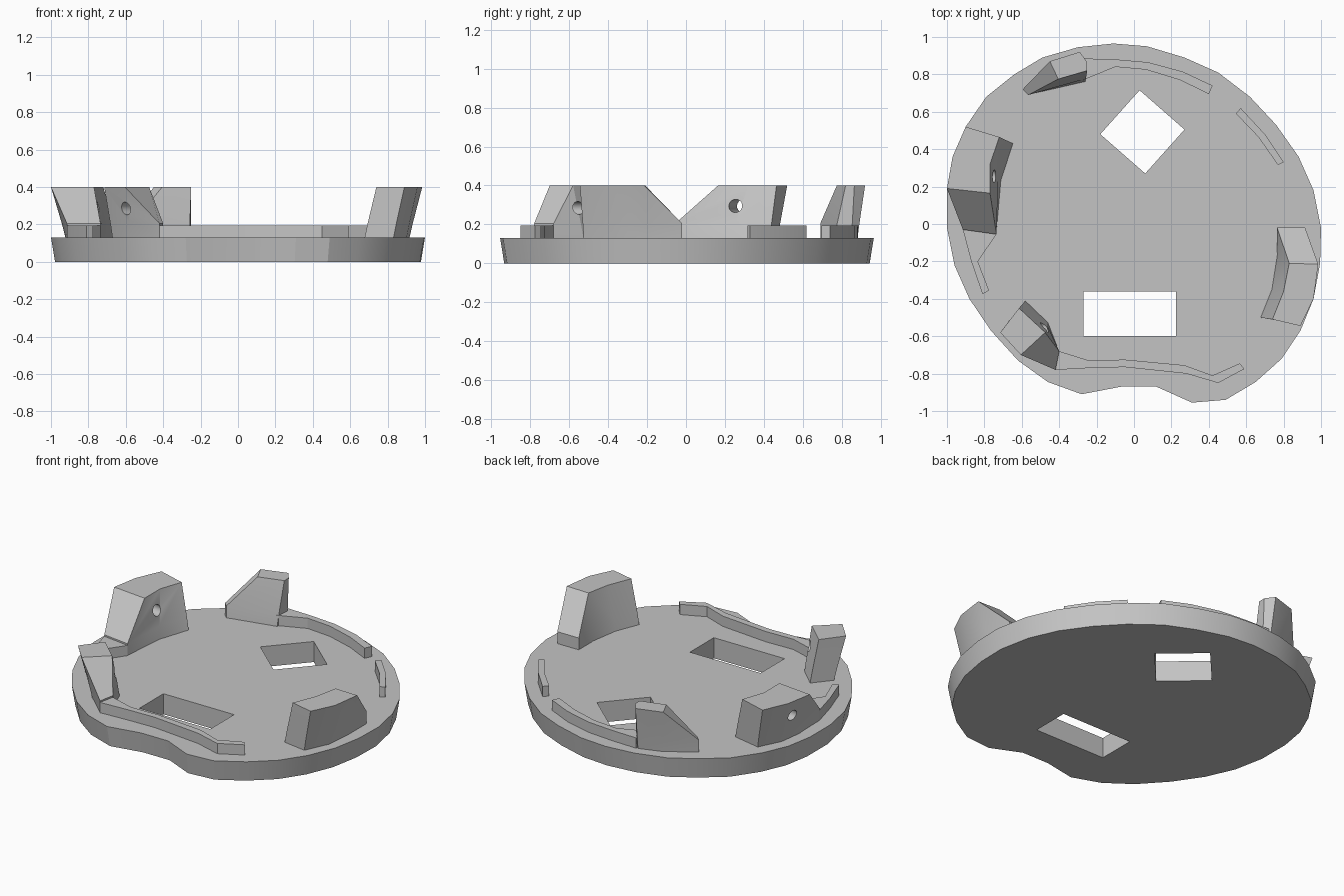
import bpy
import bmesh
from math import radians
from mathutils import Vector

if "Cube" in bpy.data.objects:
    bpy.data.objects.remove(bpy.data.objects["Cube"], do_unlink=True)

PLATE_TOP, RIDGE_TOP, FOOT_TOP, BLOCK_TOP = 0.13, 0.195, 0.205, 0.4

grey = bpy.data.materials.new("light grey")
grey.diffuse_color = (0.55, 0.55, 0.55, 1)
grey.use_nodes = True
grey.node_tree.nodes["Principled BSDF"].inputs["Base Color"].default_value = grey.diffuse_color


def loft(name, rings):
    """Closed solid through rings of 3D points that have equal counts."""
    bm = bmesh.new()
    loops = [[bm.verts.new(p) for p in ring] for ring in rings]
    bm.faces.new(loops[0])
    bm.faces.new(loops[-1])
    for low, high in zip(loops, loops[1:]):
        for i in range(len(low)):
            j = (i + 1) % len(low)
            bm.faces.new((low[i], low[j], high[j], high[i]))
    bmesh.ops.remove_doubles(bm, verts=bm.verts, dist=0.0005)
    bmesh.ops.recalc_face_normals(bm, faces=bm.faces)
    mesh = bpy.data.meshes.new(name)
    bm.to_mesh(mesh)
    bm.free()
    mesh.materials.append(grey)
    obj = bpy.data.objects.new(name, mesh)
    bpy.context.collection.objects.link(obj)
    return obj


def at_height(points, z, scale=1):
    return [(x * scale, y * scale, z) for x, y in points]


def activate(obj):
    bpy.ops.object.select_all(action="DESELECT")
    obj.select_set(True)
    bpy.context.view_layer.objects.active = obj


def cut(obj, cutter):
    """Subtract the cutter, then discard it."""
    cutter.hide_render = True
    mod = obj.modifiers.new("cut", "BOOLEAN")
    mod.operation = "DIFFERENCE"
    mod.solver = "EXACT"
    mod.object = cutter
    activate(obj)
    bpy.ops.object.modifier_apply(modifier=mod.name)
    bpy.data.objects.remove(cutter, do_unlink=True)


def soften(obj):
    activate(obj)
    bpy.ops.object.shade_smooth_by_angle(angle=radians(22))


def block(name, pairs):
    """Leaning block; the first two (base, top) pairs form the sloping end's foot."""
    t = (FOOT_TOP - PLATE_TOP) / (BLOCK_TOP - PLATE_TOP)
    base = [b for b, _ in pairs]
    top = [p for _, p in pairs]
    middle = [b if i < 2 else tuple(Vector(b).lerp(Vector(p), t))
              for i, (b, p) in enumerate(pairs)]
    return loft(name, [at_height(base, PLATE_TOP - 0.01),
                       at_height(middle, FOOT_TOP), at_height(top, BLOCK_TOP)])


def drill(obj, centre, direction):
    """Round screw hole through a block."""
    bpy.ops.mesh.primitive_cylinder_add(vertices=20, radius=0.034, depth=0.6, location=centre)
    tool = bpy.context.object
    tool.rotation_euler = Vector(direction).to_track_quat("Z", "Y").to_euler()
    cut(obj, tool)


def ridge(name, outer, inner):
    """Low lip between an outer and an inner line."""
    ring = outer + inner[::-1]
    return loft(name, [at_height(ring, PLATE_TOP - 0.01), at_height(ring, RIDGE_TOP)])


# Base plate: notched disc, slightly wider at the top
outline = [
    (-.9, .52), (-.79, .68), (-.64, .8), (-.49, .89), (-.3, .945), (-.11, .965),
    (.07, .95), (.27, .89), (.45, .81), (.62, .68), (.76, .53), (.88, .36),
    (.96, .18), (1, -.02), (.995, -.21), (.96, -.4), (.89, -.57), (.79, -.72),
    (.65, -.845), (.49, -.94), (.31, -.955), (.12, -.87), (-.07, -.87), (-.28, -.91),
    (-.46, -.845), (-.62, -.73), (-.765, -.57), (-.88, -.4), (-.96, -.22), (-1, -.02),
    (-1, .19), (-.97, .36)]
plate = loft("base_plate", [at_height(outline, 0, 0.978), at_height(outline, PLATE_TOP)])

# Openings through the plate
openings = {
    "diamond_opening": [(.03, .715), (.27, .505), (.06, .27), (-.18, .48)],
    "slot_opening": [(-.27, -.6), (.225, -.6), (.225, -.36), (-.27, -.36)]}
for name, corners in openings.items():
    cut(plate, loft(name, [at_height(corners, -0.2), at_height(corners, 0.3)]))

# Upright blocks
right_block = block("right_block", [
    ((-.915, -.03), (-1, .19)), ((-.735, -.055), (-.77, .165)),
    ((-.71, .23), (-.77, .32)), ((-.645, .43), (-.72, .465)),
    ((-.83, .47), (-.9, .52)), ((-.9, .33), (-.97, .36)), ((-.92, .18), (-1, .19))])
drill(right_block, (-.85, .275, .295), (1, -.2, 0))

front_right_block = block("front_right_block", [
    ((-.42, -.78), (-.605, -.7)), ((-.4, -.68), (-.475, -.58)),
    ((-.46, -.525), (-.475, -.58)), ((-.58, -.41), (-.615, -.45)),
    ((-.67, -.52), (-.715, -.58)), ((-.57, -.64), (-.605, -.7))])
drill(front_right_block, (-.54, -.61, .285), (1, .9, 0))

left_block = block("left_block", [
    ((.765, -.02), (.83, -.21)), ((.915, -.02), (.985, -.215)),
    ((.915, -.2), (.985, -.215)), ((.9, -.375), (.96, -.4)),
    ((.83, -.525), (.89, -.545)), ((.675, -.5), (.74, -.51)),
    ((.735, -.35), (.8, -.36)), ((.765, -.16), (.83, -.21))])

back_block = block("back_block", [
    ((-.595, .72), (-.45, .87)), ((-.565, .69), (-.405, .775)),
    ((-.26, .76), (-.25, .82)), ((-.25, .85), (-.25, .865)),
    ((-.28, .88), (-.29, .92)), ((-.43, .83), (-.45, .87))])

# Low ridges around the rim
ridges = [
    ridge("back_ridge",
          [(-.27, .885), (-.1, .88), (.075, .865), (.26, .815), (.42, .74)],
          [(-.27, .77), (-.1, .84), (.065, .825), (.245, .77), (.4, .695)]),
    ridge("back_left_ridge",
          [(.57, .62), (.7, .48), (.8, .33)],
          [(.545, .59), (.665, .465), (.77, .315)]),
    ridge("right_ridge",
          [(-.915, -.03), (-.87, -.2), (-.81, -.375)],
          [(-.735, -.055), (-.835, -.2), (-.775, -.355)]),
    ridge("front_ridge",
          [(-.42, -.78), (-.24, -.77), (-.05, -.765), (.28, -.8), (.45, -.85), (.59, -.775)],
          [(-.4, -.68), (-.24, -.73), (-.05, -.725), (.27, -.755), (.42, -.81), (.565, -.745)])]

for part in [plate, right_block, front_right_block, left_block, back_block] + ridges:
    soften(part)
